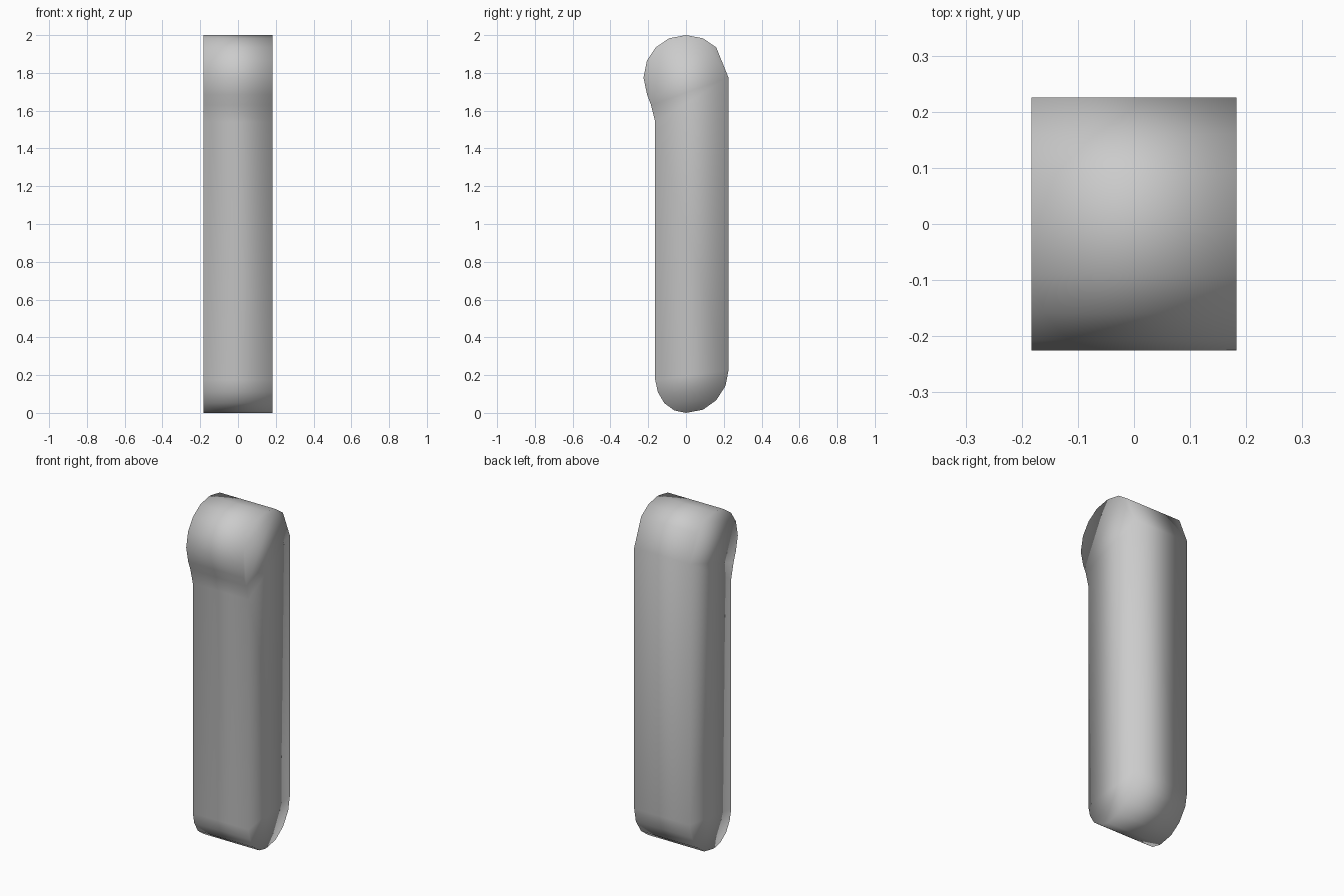
import bpy, bmesh

if "Cube" in bpy.data.objects:
    bpy.data.objects.remove(bpy.data.objects["Cube"])

HALF_WIDTH = 0.183

# Side profile (y, z): lower part first, from the front notch down and round to the back
lower = [(-0.163, 1.54), (-0.163, 0.175), (-0.149, 0.11), (-0.115, 0.052),
         (-0.062, 0.013), (0.0, 0.0), (0.09, 0.017), (0.16, 0.067),
         (0.209, 0.143), (0.225, 0.225)]
# Upper part: up the back, over the rounded head and down the front bulge
upper = [(0.225, 1.775), (0.16, 1.935), (0.09, 1.983), (0.0, 2.0),
         (-0.09, 1.983), (-0.16, 1.935), (-0.207, 1.865), (-0.225, 1.775),
         (-0.206, 1.685), (-0.185, 1.63)]
profile = lower + upper

bm = bmesh.new()
left = [bm.verts.new((-HALF_WIDTH, y, z)) for y, z in profile]
right = [bm.verts.new((HALF_WIDTH, y, z)) for y, z in profile]
n, k = len(profile), len(lower)

# Rim between the two flat sides
for i in range(n):
    j = (i + 1) % n
    bm.faces.new((left[i], left[j], right[j], right[i]))

# Each flat side is split by the long diagonal
for ring in (left, right):
    bm.faces.new(ring[:k])
    bm.faces.new(ring[k - 1:] + ring[:1])

bmesh.ops.recalc_face_normals(bm, faces=bm.faces[:])
for f in bm.faces:
    f.smooth = True

mesh = bpy.data.meshes.new("rounded_bar")
bm.to_mesh(mesh)
bm.free()
bar = bpy.data.objects.new("rounded_bar", mesh)
bpy.context.collection.objects.link(bar)
